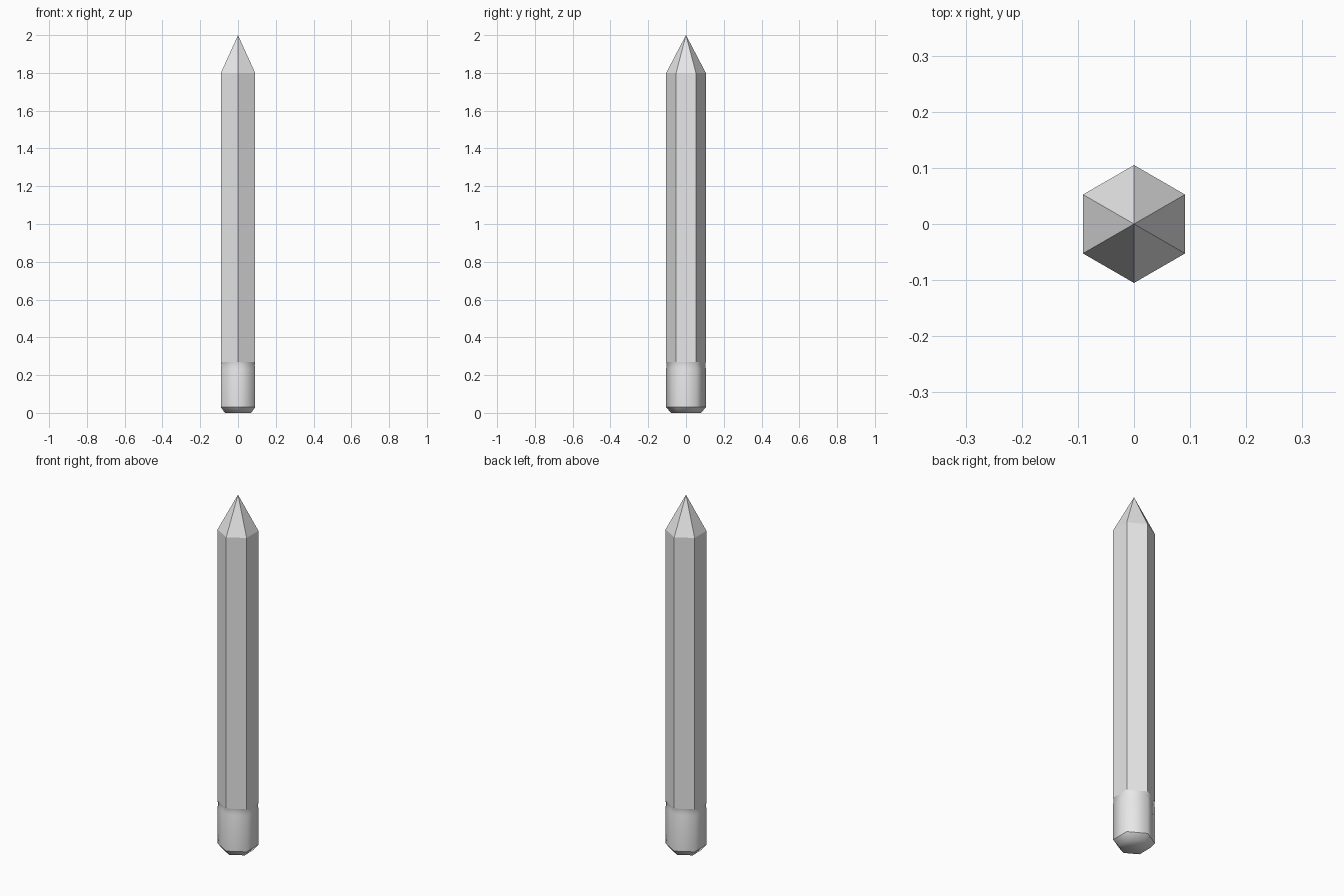
import bpy, bmesh, math

if "Cube" in bpy.data.objects:
    bpy.data.objects.remove(bpy.data.objects["Cube"])

SIDES = 6
RADIUS = 0.105

grey = bpy.data.materials.new("light_grey")
grey.use_nodes = True
colour = (0.8, 0.8, 0.8, 1)
grey.diffuse_color = colour
grey.node_tree.nodes["Principled BSDF"].inputs["Base Color"].default_value = colour


def hex_part(name, profile, smooth=False, sharp_z=None, cap=False):
    """Stack hexagonal rings from (radius, height) pairs; radius 0 makes a point."""
    bm = bmesh.new()
    rings = []
    for r, z in profile:
        if r == 0:
            rings.append([bm.verts.new((0, 0, z))] * SIDES)
            continue
        angles = [math.tau * i / SIDES + math.pi / 2 for i in range(SIDES)]
        rings.append([bm.verts.new((r * math.cos(a), r * math.sin(a), z)) for a in angles])
    for low, high in zip(rings, rings[1:]):
        for i in range(SIDES):
            j = (i + 1) % SIDES
            corners = [low[i], low[j], high[j], high[i]]
            bm.faces.new(list(dict.fromkeys(corners)))
    if cap:
        bm.faces.new(rings[0][::-1])
    for face in bm.faces:
        face.smooth = smooth
    # Keep the chosen ring crisp
    for edge in bm.edges:
        if sharp_z is not None and all(abs(v.co.z - sharp_z) < 0.001 for v in edge.verts):
            edge.smooth = False
    bm.normal_update()
    mesh = bpy.data.meshes.new(name)
    bm.to_mesh(mesh)
    bm.free()
    mesh.materials.append(grey)
    obj = bpy.data.objects.new(name, mesh)
    bpy.context.collection.objects.link(obj)
    return obj


# Faceted shaft and sharpened tip
hex_part("shaft", [(RADIUS, 0.27), (RADIUS, 1.8)])
hex_part("pointed_tip", [(RADIUS, 1.8), (0, 2.0)])

# Smooth end sleeve with a shallow groove and a chamfered base
hex_part("end_sleeve",
         [(0.08, 0), (RADIUS, 0.03), (RADIUS, 0.235),
          (RADIUS - 0.003, 0.25), (RADIUS, 0.27)],
         smooth=True, sharp_z=0.03, cap=True)
